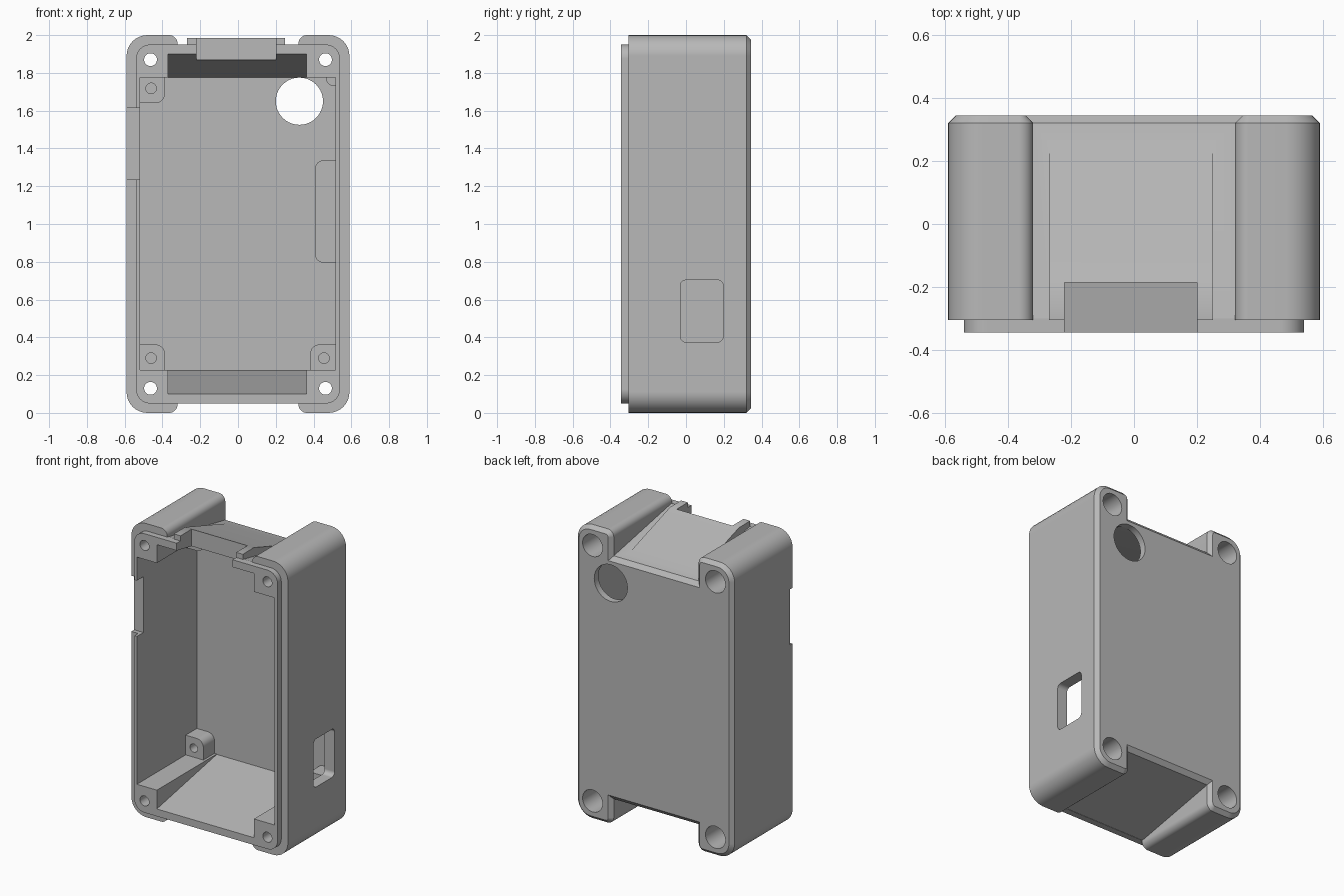
import bpy, bmesh, math

cube = bpy.data.objects.get("Cube")
if cube:
    bpy.data.objects.remove(cube, do_unlink=True)

grey = bpy.data.materials.new("light_grey_plastic")
grey.use_nodes = True
colour = (0.48, 0.48, 0.48, 1)
grey.diffuse_color = colour
grey.node_tree.nodes["Principled BSDF"].inputs["Base Color"].default_value = colour


def loft(name, rings):
    """Solid through matching rings of 3D points, capped at both ends."""
    bm = bmesh.new()
    loops = [[bm.verts.new(p) for p in ring] for ring in rings]
    n = len(loops[0])
    for a, b in zip(loops, loops[1:]):
        for i in range(n):
            j = (i + 1) % n
            bm.faces.new((a[i], a[j], b[j], b[i]))
    bm.faces.new(loops[0])
    bm.faces.new(loops[-1])
    bmesh.ops.recalc_face_normals(bm, faces=bm.faces)
    mesh = bpy.data.meshes.new(name)
    bm.to_mesh(mesh)
    bm.free()
    mesh.materials.append(grey)
    obj = bpy.data.objects.new(name, mesh)
    bpy.context.collection.objects.link(obj)
    return obj


def along_y(name, pts, y0, y1):
    return loft(name, [[(x, y, z) for x, z in pts] for y in (y0, y1)])


def along_x(name, pts, x0, x1):
    return loft(name, [[(x, y, z) for y, z in pts] for x in (x0, x1)])


def arc(cx, cz, r, start, end, steps=8):
    return [(cx + r * math.cos(math.radians(start + (end - start) * i / steps)),
             cz + r * math.sin(math.radians(start + (end - start) * i / steps)))
            for i in range(steps + 1)]


def rounded(x0, x1, z0, z1, radii=(0, 0, 0, 0)):
    """Rectangle with radii for top right, top left, bottom left, bottom right."""
    pts = []
    for k, r in enumerate(radii):
        cx = x1 - r if k in (0, 3) else x0 + r
        cz = z1 - r if k in (0, 1) else z0 + r
        pts += arc(cx, cz, r, 90 * k, 90 * k + 90) if r else [(cx, cz)]
    return pts


def circle(x, z, r):
    return arc(x, z, r, 0, 360, 40)[:-1]


def combine(obj, tool, operation):
    mod = obj.modifiers.new("combine", "BOOLEAN")
    mod.operation = operation
    mod.solver = "EXACT"
    mod.object = tool
    dg = bpy.context.evaluated_depsgraph_get()
    mesh = bpy.data.meshes.new_from_object(obj.evaluated_get(dg))
    obj.modifiers.clear()
    obj.data = mesh
    bpy.data.objects.remove(tool, do_unlink=True)


def cut(obj, tool):
    combine(obj, tool, "DIFFERENCE")


def finish(obj):
    bpy.ops.object.select_all(action="DESELECT")
    obj.select_set(True)
    bpy.context.view_layer.objects.active = obj
    bpy.ops.object.shade_smooth_by_angle(angle=math.radians(30))
    mod = obj.modifiers.new("even_normals", "WEIGHTED_NORMAL")
    mod.keep_sharp = True


FRONT, BODY_FRONT, FLOOR, BACK = -0.345, -0.305, 0.30, 0.345
SLOPE = 0.194


def ramp(z_front, y):
    return z_front - SLOPE * (y - FRONT)


# Case shell: outline with corner columns and sloping end recesses
def case_ring(y, inset=0.0):
    w, h, r = 0.59 - inset, 1 - inset, 0.11 - inset
    f = 0.045 - inset
    nx = 0.32 + inset
    floor = ramp(0.957, y) - inset
    q = arc(w - r, h - r, r, 0, 90) + arc(nx + f, h - f, f, 90, 180) + [(nx, floor)]
    left = [(-x, z) for x, z in reversed(q)]
    top = q + left
    outline = top + [(x, -z) for x, z in reversed(top)]
    return [(x, y, z + 1) for x, z in outline]


case = loft("case_shell", [case_ring(BODY_FRONT), case_ring(0.32), case_ring(BACK, 0.025)])

# Raised front lip
lip = along_y("lip", rounded(-0.54, 0.54, 0.05, 1.95, (0.075,) * 4), FRONT, -0.30)
combine(case, lip, "UNION")

# Raised hood on the upper recess
hood = along_x("hood", [(0.26, ramp(1.957, 0.26)), (-0.185, 1.985), (BODY_FRONT, 1.985),
                        (BODY_FRONT, 1.93), (0.26, 1.81)], -0.27, 0.25)
combine(case, hood, "UNION")

# Main cavity, then the sloping ends of it
cut(case, along_y("cavity", rounded(-0.52, 0.515, 0.228, 1.775), -0.5, FLOOR))
z_out, z_in = ramp(1.90, -0.5), ramp(1.90, FLOOR)
cut(case, along_x("ramps", [(-0.5, z_out), (FLOOR, z_in), (FLOOR, 2 - z_in), (-0.5, 2 - z_out)],
                  -0.37, 0.362))

# Openings: top slot, side notch, side window, round back hole
cut(case, along_y("top_slot", rounded(-0.22, 0.2, 1.7, 2.1), -0.5, -0.185))
cut(case, along_y("side_notch", rounded(-0.7, -0.45, 1.235, 1.615), -0.5, -0.275))
cut(case, along_x("window", rounded(-0.03, 0.197, 0.375, 0.703, (0.03,) * 4), 0.45, 0.7))
cut(case, along_y("back_hole", circle(0.325, 1.65, 0.125), 0.2, 0.5))

# Screw holes with wide bores from the back
for sx in (-1, 1):
    for z in (0.13, 1.87):
        x = sx * 0.463
        cut(case, along_y("screw_hole", circle(x, z, 0.034), -0.5, 0.5))
        cut(case, along_y("screw_bore", circle(x, z, 0.075), -0.15, 0.5))
finish(case)

# Board supports in the cavity corners and on the left wall
supports = {
    "upper_right_support": (-0.53, -0.387, 1.64, 1.785, (0, 0, 0, 0.05)),
    "lower_right_support": (-0.53, -0.387, 0.22, 0.362, (0.05, 0, 0, 0)),
    "lower_left_support": (0.382, 0.525, 0.22, 0.362, (0, 0.05, 0, 0)),
    "upper_left_support": (0.465, 0.525, 1.73, 1.785, (0, 0, 0.045, 0)),
    "left_wall_support": (0.408, 0.525, 0.795, 1.337, (0, 0.045, 0.045, 0)),
}
pilots = {"upper_right_support": (-0.46, 1.718), "lower_right_support": (-0.46, 0.29),
          "lower_left_support": (0.455, 0.29)}
for name, shape in supports.items():
    post = along_y(name, rounded(*shape), 0.18, FLOOR + 0.01)
    if name in pilots:
        cut(post, along_y("pilot_hole", circle(*pilots[name], 0.028), 0.1, 0.29))
    finish(post)
